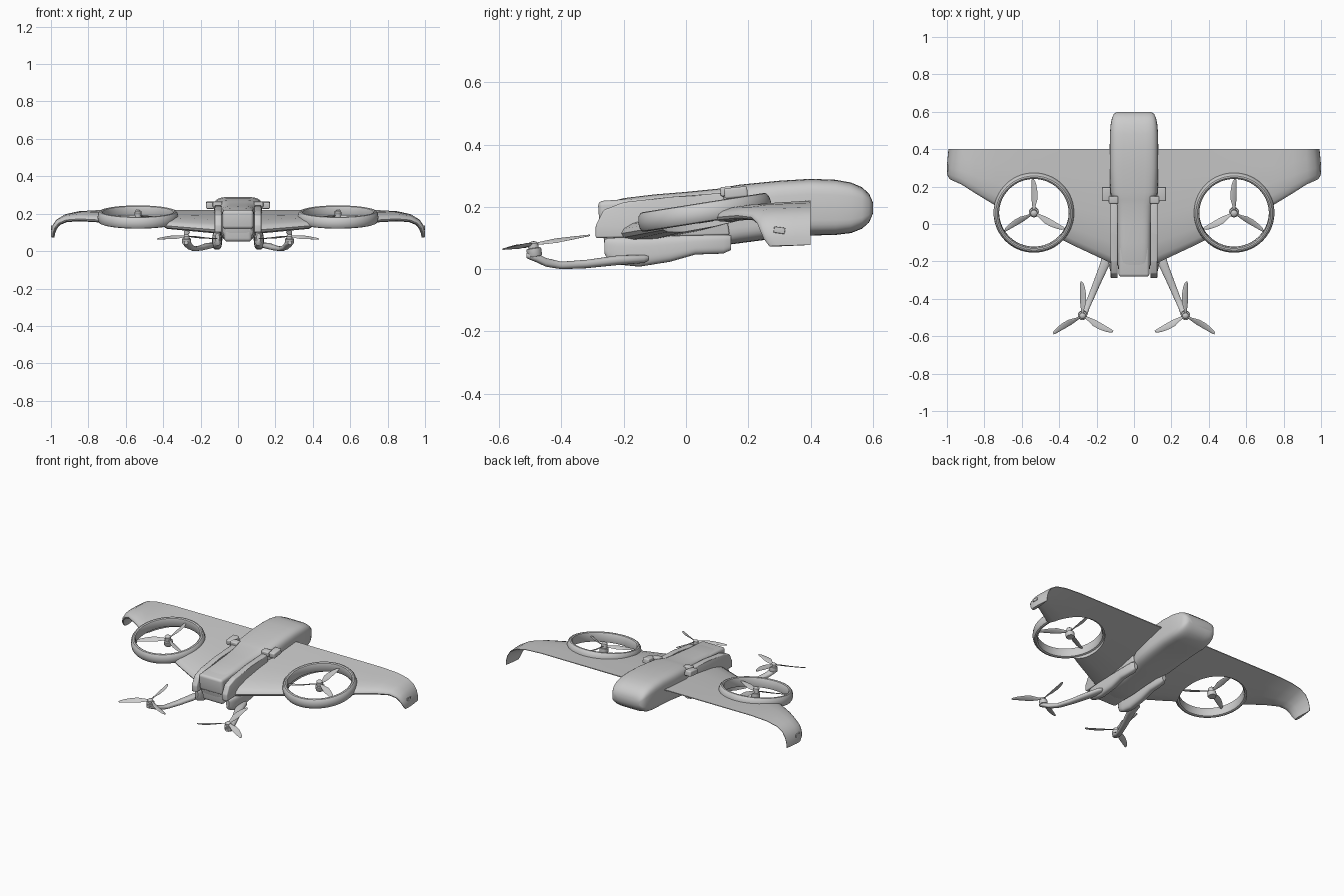
import bpy, bmesh, math
from mathutils import Matrix, Vector

if "Cube" in bpy.data.objects:
    bpy.data.objects.remove(bpy.data.objects["Cube"])

grey = bpy.data.materials.new("light grey")
grey.diffuse_color = (0.6, 0.6, 0.6, 1)
grey.use_nodes = True
grey.node_tree.nodes["Principled BSDF"].inputs["Base Color"].default_value = grey.diffuse_color
PITCH = Matrix.Rotation(math.radians(9), 4, 'X')


def finish(name, bm, mirror=False, matrix=None):
    if matrix is not None:
        bm.transform(matrix)
    bmesh.ops.recalc_face_normals(bm, faces=bm.faces)
    me = bpy.data.meshes.new(name)
    bm.to_mesh(me)
    bm.free()
    me.materials.append(grey)
    ob = bpy.data.objects.new(name, me)
    bpy.context.collection.objects.link(ob)
    if mirror:
        ob.modifiers.new("Mirror", 'MIRROR')
    return ob


def loft(bm, rings, closed=False):
    vs = [[bm.verts.new(p) for p in r] for r in rings]
    n = len(vs[0])
    pairs = list(zip(vs, vs[1:])) + ([(vs[-1], vs[0])] if closed else [])
    for a, b in pairs:
        for i in range(n):
            j = (i + 1) % n
            bm.faces.new((a[i], a[j], b[j], b[i]))
    if not closed:
        bm.faces.new(vs[0])
        bm.faces.new(vs[-1])


def section(y, cx, zb, zt, hw, power=3.0, n=36):
    # superellipse cross-section across the flight direction
    pts = []
    for i in range(n):
        a = 2 * math.pi * i / n
        c, s = math.cos(a), math.sin(a)
        e = 2 / power
        pts.append((cx + hw * math.copysign(abs(c) ** e, c), y,
                    (zb + zt) / 2 + (zt - zb) / 2 * math.copysign(abs(s) ** e, s)))
    return pts


def hull(name, stations, power, mirror=False):
    bm = bmesh.new()
    loft(bm, [section(*s, power=power) for s in stations])
    return finish(name, bm, mirror)


def lathe(bm, profile, seg=64):
    rings = []
    for i in range(seg):
        a = 2 * math.pi * i / seg
        rings.append([(r * math.cos(a), r * math.sin(a), z) for r, z in profile])
    loft(bm, rings, closed=True)
    bmesh.ops.remove_doubles(bm, verts=bm.verts, dist=1e-5)


def box(name, centre, size, bevel, tilt=0, mirror=False):
    bm = bmesh.new()
    bmesh.ops.create_cube(bm, size=1)
    bm.transform(Matrix.Diagonal((*size, 1)))
    bmesh.ops.bevel(bm, geom=bm.edges[:], offset=bevel, segments=4, profile=0.5, affect='EDGES')
    m = Matrix.Translation(centre) @ Matrix.Rotation(math.radians(tilt), 4, 'X')
    return finish(name, bm, mirror, m)


def side_plate(name, profile, x0, x1, bevel):
    bm = bmesh.new()
    loft(bm, [[(x, y, z) for y, z in profile] for x in (x0, x1)])
    bmesh.ops.bevel(bm, geom=bm.edges[:], offset=bevel, segments=3, profile=0.5, affect='EDGES')
    return finish(name, bm, True)


def propeller(name, centre):
    bm = bmesh.new()
    for k in range(3):
        rot = Matrix.Rotation(math.radians(90 + 120 * k), 4, 'Z')
        rings = []
        for r, w, sweep, deg in ((.01, .012, 0, 30), (.04, .022, 0, 30), (.075, .036, .003, 24),
                                 (.11, .035, .003, 18), (.15, .027, 0, 13), (.175, .018, -.004, 10),
                                 (.184, .008, -.007, 9)):
            tw = Matrix.Rotation(math.radians(deg), 4, 'X')
            rings.append([rot @ (Vector((r, sweep, 0)) + tw @ Vector(
                (0, w / 2 * math.cos(a * math.pi / 5), .0025 * math.sin(a * math.pi / 5))))
                for a in range(10)])
        loft(bm, rings)
    return finish(name, bm, True, Matrix.Translation(centre) @ PITCH)


def motor(name, centre, r, z0, z1):
    bm = bmesh.new()
    lathe(bm, [(0, z0), (r * .9, z0), (r, z0 + .004), (r, -.006), (r * .7, -.004),
               (r * .7, z1 - .008), (r * .45, z1 - .002), (0, z1)], 32)
    return finish(name, bm, True, Matrix.Translation(centre) @ PITCH)


# fuselage
hull("fuselage", [(-.265, 0, .10, .195, .07), (-.25, 0, .07, .215, .083), (-.2, 0, .055, .228, .09),
                  (-.1, 0, .055, .24, .092), (0, 0, .065, .248, .094), (.1, 0, .075, .258, .1),
                  (.13, 0, .078, .264, .112), (.17, 0, .083, .271, .127), (.3, 0, .1, .284, .13),
                  (.4, 0, .108, .29, .13), (.48, 0, .11, .287, .129), (.53, 0, .116, .278, .125),
                  (.565, 0, .13, .263, .118), (.588, 0, .15, .242, .108), (.6, 0, .178, .215, .09)], 4.5)

# nose hatch, button and nose block
box("nose_hatch", (0, -.115, .18), (.165, .33, .1), .016, 4)
box("nose_block", (0, -.18, .125), (.15, .17, .14), .02, 4)
bm = bmesh.new()
lathe(bm, [(0, -.004), (.026, -.004), (.026, .003), (.022, .006), (0, .006)], 32)
finish("hatch_button", bm, False, Matrix.Translation((0, -.085, .232))
       @ Matrix.Rotation(math.radians(4), 4, 'X') @ Matrix.Diagonal((1, 1.4, 1, 1)))

# side cheeks, latches and lower pods
side_plate("side_cheek", [(-.29, .1), (-.29, .14), (-.265, .19), (-.2, .215), (-.05, .232),
                          (.12, .245), (.14, .11)], .088, .125, .006)
box("wing_latch", (.148, .16, .246), (.045, .075, .034), .007, 6, True)
box("latch_bridge", (.11, .13, .25), (.05, .04, .03), .006, 6, True)
hull("lower_pod", [(-.262, .11, .05, .095, .01), (-.25, .11, .03, .1, .018), (-.21, .112, .014, .102, .024),
                   (-.15, .112, .008, .104, .026), (-.05, .11, .024, .108, .026), (.03, .11, .047, .11, .024),
                   (.12, .108, .05, .112, .022), (.145, .106, .062, .108, .012)], 3, True)

# wing: spanwise stations of x, height drop, leading edge, thickness, normal lean in degrees
STATIONS = [(0, 0, -.24, .075, 0), (.12, 0, -.21, .072, 0), (.33, 0, -.112, .06, 0),
            (.55, 0, .0, .052, 0), (.74, 0, .098, .045, 2), (.85, -.006, .165, .04, 8),
            (.92, -.02, .21, .036, 22), (.96, -.042, .228, .032, 42), (.98, -.07, .238, .028, 62),
            (.989, -.1, .25, .024, 76), (.991, -.125, .268, .018, 84)]
UPPER = [(0, 0), (.015, .4), (.06, .72), (.18, 1), (.4, .95), (.7, .55), (.95, .16), (1, .08)]
OUTLINE = UPPER + [(u, -h) for u, h in reversed(UPPER[1:])]
bm = bmesh.new()
rings = []
for x, dz, le, th, lean in STATIONS:
    nx, nz = math.sin(math.radians(lean)), math.cos(math.radians(lean))
    ring = []
    for u, h in OUTLINE:
        y = le + (.4 - le) * u
        slope = .15 * nz + .02   # the tip levels out as it turns down
        zc = .165 + .15 * .24 * nz + .034 * (1 - nz) + slope * (y - .3)
        ring.append((x + nx * h * th / 2, y, zc + dz + nz * h * th / 2))
    rings.append(ring)
loft(bm, rings)
wing = finish("wing", bm)

# round opening for the fan
FAN = Matrix.Translation((.535, .06, .182)) @ PITCH
bm = bmesh.new()
bmesh.ops.create_cone(bm, cap_ends=True, segments=64, radius1=.2, radius2=.2, depth=.4)
cutter = finish("fan_cutter", bm, False, FAN)
cutter.hide_render = True
mod = wing.modifiers.new("Opening", 'BOOLEAN')
mod.operation, mod.object, mod.solver = 'DIFFERENCE', cutter, 'EXACT'
bpy.context.view_layer.objects.active = wing
bpy.ops.object.modifier_apply(modifier=mod.name)
bpy.data.objects.remove(cutter)
wing.modifiers.new("Mirror", 'MIRROR')

# fan duct, motor and propeller
bm = bmesh.new()
lathe(bm, [(.186, -.02), (.186, .02), (.189, .028), (.196, .032), (.204, .03), (.212, .02),
           (.216, 0), (.214, -.018), (.208, -.028), (.2, -.031), (.19, -.028)], 72)
finish("fan_duct", bm, True, FAN)
motor("fan_motor", (.535, .06, .185), .026, -.035, .03)
propeller("fan_propeller", (.535, .06, .19))

# wingtip light
box("wingtip_light", (.997, .3, .125), (.006, .036, .02), .0025, -8, True)

# front arms with motors and propellers
hull("front_arm", [(-.12, .13, .028, .042, .012), (-.135, .134, .02, .046, .024), (-.22, .158, .013, .044, .026),
                   (-.32, .2, .003, .03, .021), (-.4, .233, 0, .024, .018), (-.45, .256, .008, .036, .018),
                   (-.48, .269, .022, .052, .021), (-.5, .275, .03, .056, .02), (-.512, .277, .036, .052, .01)],
     2.4, True)
motor("front_motor", (.275, -.49, .072), .024, -.032, .018)
propeller("front_propeller", (.275, -.49, .08))

# smooth shading with sharp edges kept
for ob in bpy.context.scene.objects:
    bpy.ops.object.select_all(action='DESELECT')
    ob.select_set(True)
    bpy.context.view_layer.objects.active = ob
    bpy.ops.object.shade_smooth_by_angle(angle=math.radians(35))
